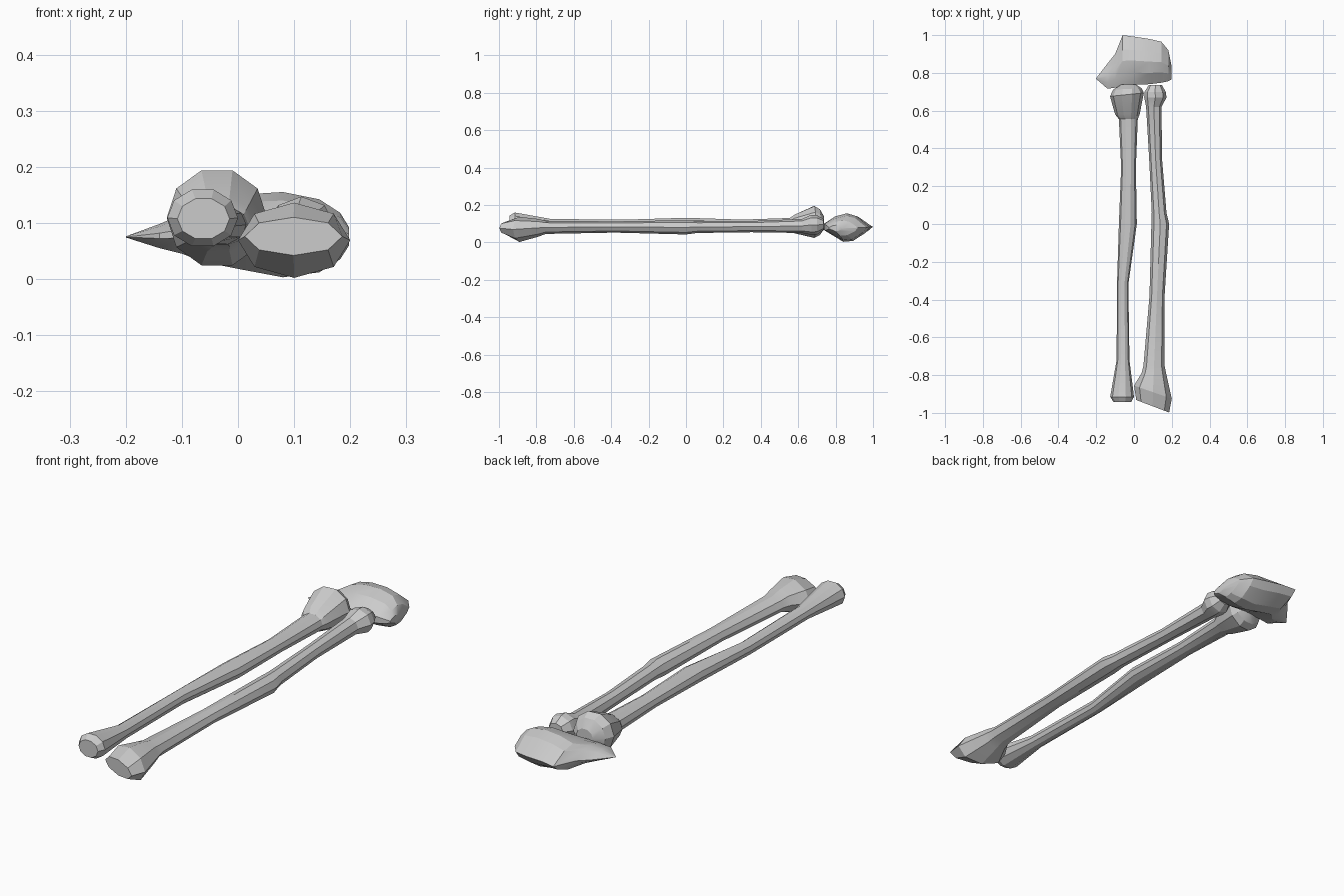
import bpy, bmesh, math


def loft(name, rings):
    """Skin a closed solid through rings of points."""
    bm = bmesh.new()
    loops = [[bm.verts.new(p) for p in ring] for ring in rings]
    n = len(rings[0])
    for a, b in zip(loops, loops[1:]):
        for i in range(n):
            j = (i + 1) % n
            bm.faces.new((a[i], a[j], b[j], b[i]))
    bm.faces.new(loops[0])
    bm.faces.new(loops[-1][::-1])
    bmesh.ops.remove_doubles(bm, verts=bm.verts, dist=0.0005)
    bmesh.ops.recalc_face_normals(bm, faces=bm.faces)
    mesh = bpy.data.meshes.new(name)
    bm.to_mesh(mesh)
    bm.free()
    obj = bpy.data.objects.new(name, mesh)
    bpy.context.collection.objects.link(obj)
    bpy.context.view_layer.objects.active = obj
    bpy.ops.object.select_all(action='DESELECT')
    obj.select_set(True)
    bpy.ops.object.shade_smooth_by_angle(angle=math.radians(20))
    return obj


def bone(name, stations, sides):
    """Stations: y, x min, x max, z min, z max, sideways slant."""
    rings = []
    for y, x0, x1, z0, z1, slant in stations:
        ring = []
        for i in range(sides):
            t = 2 * math.pi * i / sides
            dx = (x1 - x0) / 2 * math.cos(t)
            ring.append(((x0 + x1) / 2 + dx, y + slant * dx,
                         (z0 + z1) / 2 + (z1 - z0) / 2 * math.sin(t)))
        rings.append(ring)
    return loft(name, rings)


# Straight bone with the big rounded head at the back
bone("left_long_bone", [
    (-0.943, -0.108, -0.015, 0.070, 0.145, 0),
    (-0.915, -0.126, 0.000, 0.056, 0.162, 0),
    (-0.72, -0.092, -0.024, 0.065, 0.126, 0),
    (-0.32, -0.090, -0.030, 0.062, 0.123, 0),
    (0.00, -0.080, 0.015, 0.060, 0.133, 0),
    (0.30, -0.068, 0.010, 0.060, 0.123, 0),
    (0.555, -0.080, 0.020, 0.055, 0.132, 0),
    (0.58, -0.100, 0.030, 0.046, 0.150, 0),
    (0.685, -0.127, 0.052, 0.020, 0.198, 0.1),
    (0.715, -0.110, 0.040, 0.035, 0.180, 0.05),
    (0.738, -0.068, 0.012, 0.070, 0.140, 0)], 10)

# Thicker bone with the slanted front end
bone("right_long_bone", [
    (-0.965, 0.012, 0.186, 0.042, 0.110, -0.38),
    (-0.89, 0.000, 0.200, 0.002, 0.136, -0.35),
    (-0.79, 0.040, 0.170, 0.030, 0.125, 0),
    (-0.75, 0.050, 0.162, 0.045, 0.115, 0),
    (-0.38, 0.082, 0.162, 0.052, 0.112, 0),
    (0.00, 0.092, 0.186, 0.042, 0.118, 0),
    (0.06, 0.094, 0.172, 0.050, 0.114, 0),
    (0.35, 0.080, 0.148, 0.054, 0.114, 0),
    (0.62, 0.064, 0.146, 0.050, 0.125, 0),
    (0.67, 0.054, 0.172, 0.040, 0.147, 0),
    (0.70, 0.056, 0.168, 0.042, 0.145, 0),
    (0.735, 0.078, 0.148, 0.065, 0.125, 0)], 8)

# Faceted block behind both bones, pointed on the left
profile = [(0, 0.62), (0.25, 0.9), (0.5, 1), (0.72, 0.9), (1, 0.52),
           (0.9, 0.3), (0.64, 0.03), (0.42, 0), (0, 0.4)]
slices = [(-0.20, 0.768, 0.772, 0.074, 0.076),
          (-0.14, 0.716, 0.850, 0.055, 0.098),
          (-0.10, 0.722, 0.900, 0.045, 0.115),
          (-0.06, 0.728, 1.000, 0.030, 0.133),
          (0.00, 0.738, 0.992, 0.018, 0.150),
          (0.08, 0.740, 0.980, 0.003, 0.155),
          (0.145, 0.748, 0.965, 0.012, 0.142),
          (0.182, 0.756, 0.920, 0.035, 0.118),
          (0.198, 0.765, 0.840, 0.060, 0.092)]
loft("end_block", [[(x, y0 + u * (y1 - y0), z0 + v * (z1 - z0))
                    for u, v in profile]
                   for x, y0, y1, z0, z1 in slices])
